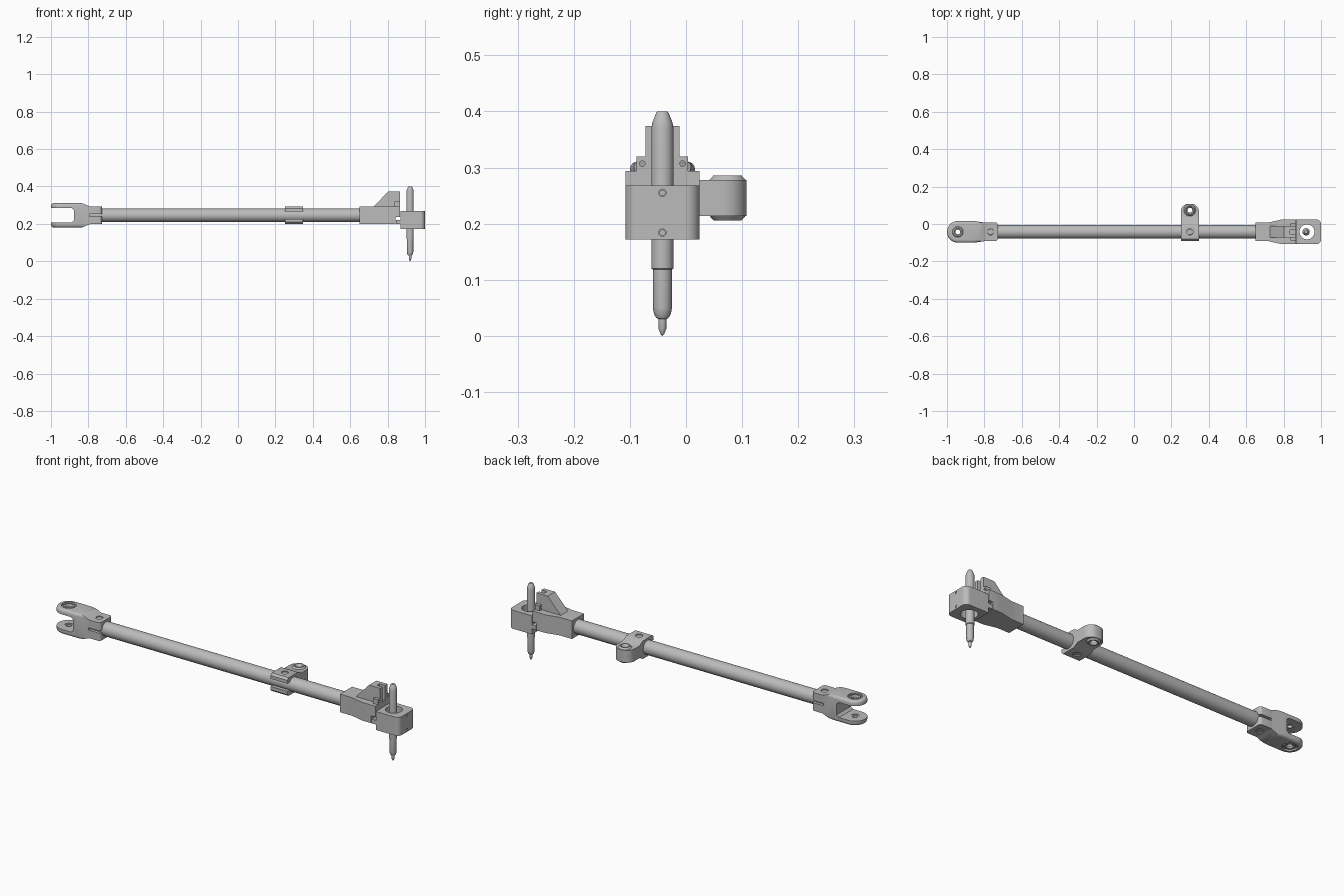
import bpy, bmesh, math
from mathutils import Vector

if "Cube" in bpy.data.objects:
    bpy.data.objects.remove(bpy.data.objects["Cube"], do_unlink=True)

Y0 = -0.042     # centre line of the rod
ZC = 0.246      # rod height
parts = []

grey = bpy.data.materials.new("plain grey")
grey.use_nodes = True
grey.diffuse_color = (0.5, 0.5, 0.5, 1)
grey.node_tree.nodes["Principled BSDF"].inputs["Base Color"].default_value = (0.5, 0.5, 0.5, 1)


def finish(name, bm, keep=True):
    bmesh.ops.remove_doubles(bm, verts=bm.verts, dist=1e-5)
    bmesh.ops.recalc_face_normals(bm, faces=bm.faces)
    me = bpy.data.meshes.new(name)
    bm.to_mesh(me)
    bm.free()
    me.materials.append(grey)
    ob = bpy.data.objects.new(name, me)
    bpy.context.collection.objects.link(ob)
    if keep:
        parts.append(ob)
    return ob


def prism(name, pts, axis, lo, hi, keep=True):
    """Extrude a 2D outline along one axis; the outline uses the other two."""
    bm = bmesh.new()
    place = {"x": lambda a, b: (lo, a, b), "y": lambda a, b: (a, lo, b), "z": lambda a, b: (a, b, lo)}[axis]
    face = bm.faces.new([bm.verts.new(place(*p)) for p in pts])
    moved = bmesh.ops.extrude_face_region(bm, geom=[face])["geom"]
    step = Vector([(hi - lo) * (axis == c) for c in "xyz"])
    bmesh.ops.translate(bm, vec=step, verts=[v for v in moved if isinstance(v, bmesh.types.BMVert)])
    return finish(name, bm, keep)


def arc(cx, cy, r, a0, a1, n=12):
    angles = [math.radians(a0 + (a1 - a0) * i / n) for i in range(n + 1)]
    return [(cx + r * math.cos(a), cy + r * math.sin(a)) for a in angles]


def rod(name, a, b, r, axis, lo, hi, keep=True):
    return prism(name, arc(a, b, r, 0, 360, 40)[:-1], axis, lo, hi, keep)


def box(name, x0, x1, y0, y1, z0, z1, keep=True):
    return prism(name, [(x0, y0), (x1, y0), (x1, y1), (x0, y1)], "z", z0, z1, keep)


def lathe(name, profile, x, y):
    """Spin a (radius, height) profile about an upright axis."""
    bm = bmesh.new()
    vs = [bm.verts.new((x + r, y, z)) for r, z in profile]
    es = [bm.edges.new(p) for p in zip(vs, vs[1:])]
    bmesh.ops.spin(bm, geom=vs + es, cent=(x, y, 0), axis=(0, 0, 1), angle=math.tau, steps=40)
    return finish(name, bm)


def bake(ob):
    dg = bpy.context.evaluated_depsgraph_get()
    me = bpy.data.meshes.new_from_object(ob.evaluated_get(dg))
    ob.modifiers.clear()
    ob.data = me


def combine(ob, op, *tools):
    for tool in tools:
        mod = ob.modifiers.new("combine", "BOOLEAN")
        mod.operation, mod.solver, mod.object = op, "EXACT", tool
        bake(ob)
        bpy.data.objects.remove(tool, do_unlink=True)


def soften(ob, width, segments=4):
    mod = ob.modifiers.new("soften", "BEVEL")
    mod.width, mod.segments, mod.limit_method = width, segments, "ANGLE"
    mod.angle_limit = math.radians(50)
    bake(ob)


# Main rod
rod("main_rod", Y0, ZC, 0.036, "x", -0.86, 0.74)

# Fork: rounded plan cut to the side silhouette
plan = arc(-0.942, Y0, 0.058, 90, 270, 24)
plan += [(-0.855, Y0 - 0.058), (-0.8, Y0 - 0.05), (-0.728, Y0 - 0.05),
         (-0.728, Y0 + 0.05), (-0.8, Y0 + 0.05), (-0.855, Y0 + 0.058)]
fork = prism("fork", plan, "z", 0.181, 0.311)
soften(fork, 0.014)
half = [(-1.1, 0.065), (-0.835, 0.065), (-0.79, 0.047), (-0.7, 0.047)]
slot = [(-0.89, 0.039), (-0.877, 0.028)]
side = [(x, ZC + h) for x, h in half] + [(x, ZC - h) for x, h in reversed(half)]
side += [(-1.1, ZC - 0.039)] + [(x, ZC - h) for x, h in slot]
side += [(x, ZC + h) for x, h in reversed(slot)] + [(-1.1, ZC + 0.039)]
combine(fork, "INTERSECT", prism("fork_side", side, "y", -0.3, 0.3, False))
combine(fork, "DIFFERENCE",
        rod("pin_cut", -0.942, Y0, 0.022, "z", 0.1, 0.4, False),
        rod("top_recess", -0.942, Y0, 0.035, "z", 0.303, 0.4, False),
        rod("bottom_recess", -0.942, Y0, 0.035, "z", 0.1, 0.189, False),
        box("split", -0.795, -0.7, -0.2, 0.2, 0.24, 0.252, False),
        rod("screw_cut", -0.767, Y0, 0.017, "z", 0.1, 0.4, False))
for label, s in (("upper", 1), ("lower", -1)):
    ring = [(0.013, 0.041), (0.022, 0.041), (0.022, 0.057), (0.029, 0.057),
            (0.026, 0.062), (0.019, 0.062), (0.013, 0.054), (0.013, 0.041)]
    lathe(label + "_fork_bushing", [(r, ZC + s * h) for r, h in ring], -0.942, Y0)

# Middle clamp with a side lug, open at the front
X1, X2 = 0.25, 0.347
XM = (X1 + X2) / 2
plan = [(X1, Y0 - 0.048), (X2, Y0 - 0.048)]
plan += arc(X2 - 0.042, 0.066, 0.042, 0, 90) + arc(X1 + 0.042, 0.066, 0.042, 90, 180)
clamp = prism("middle_clamp", plan, "z", 0.15, 0.35)
side = [(-0.08, 0.047), (-0.004, 0.047), (0.022, 0.032), (0.2, 0.032)]
outline = [(y, ZC + h) for y, h in side] + [(y, ZC - h) for y, h in reversed(side)]
outline += [(-0.09, ZC - 0.037), (-0.09, ZC - 0.02), (Y0, ZC - 0.02),
            (Y0, ZC + 0.02), (-0.09, ZC + 0.02), (-0.09, ZC + 0.037)]
combine(clamp, "INTERSECT", prism("clamp_side", outline, "x", 0, 0.6, False))
combine(clamp, "DIFFERENCE",
        rod("lug_cut", XM, 0.074, 0.024, "z", 0.1, 0.4, False),
        rod("screw_cut", XM, Y0, 0.017, "z", 0.1, 0.4, False))
boss = [(0.013, 0.028), (0.02, 0.04), (0.025, 0.04), (0.033, 0.031)]
boss = boss + [(r, -h) for r, h in reversed(boss)] + boss[:1]
lathe("lug_bushing", [(r, ZC + h) for r, h in boss], XM, 0.074)

# Flush screws through the socket and the clamp
for label, x in (("socket", -0.767), ("clamp", XM)):
    rod(label + "_screw", x, Y0, 0.0155, "z", 0.203, 0.289)

# Tool holder body, widening toward the tool
W = 0.066
plan = [(0.65, Y0 - 0.05), (0.72, Y0 - 0.05), (0.79, Y0 - W), (0.9, Y0 - W),
        (0.9, Y0 + W), (0.79, Y0 + W), (0.72, Y0 + 0.05), (0.65, Y0 + 0.05)]
body = prism("holder_body", plan, "z", 0.1, 0.4)
side = [(0.6, 0.2), (0.841, 0.2), (0.841, 0.238), (0.865, 0.238), (0.865, 0.294), (0.6, 0.294)]
combine(body, "INTERSECT", prism("body_side", side, "y", -0.3, 0.3, False))

# Sloped rest split into two fins behind the tool
rest = prism("sloped_rest", [(0.728, 0.29), (0.867, 0.29), (0.867, 0.374), (0.803, 0.374), (0.728, 0.294)],
             "y", Y0 - 0.03, Y0 + 0.03)
combine(rest, "DIFFERENCE", box("fin_gap", 0.835, 0.9, Y0 - 0.011, Y0 + 0.011, 0.296, 0.4, False))
for label, s in (("left", 1), ("right", -1)):
    y = Y0 + s * 0.036
    ear = box(label + "_ear", 0.838, 0.866, y - 0.01, y + 0.01, 0.29, 0.32)
    combine(ear, "DIFFERENCE", rod("ear_cut", y, 0.307, 0.005, "x", 0.8, 0.9, False))

# Tool clamp block with a hooked tongue and a wide bore
plan = [(0.8, Y0 - W)] + arc(0.975, Y0 - W + 0.025, 0.025, -90, 0)
plan += arc(0.975, Y0 + W - 0.025, 0.025, 0, 90) + [(0.8, Y0 + W)]
block = prism("tool_clamp", plan, "z", 0.1, 0.4)
side = [(0.868, 0.172), (1.1, 0.172), (1.1, 0.268), (0.868, 0.268),
        (0.868, 0.222), (0.844, 0.222), (0.844, 0.2), (0.868, 0.2)]
combine(block, "INTERSECT", prism("block_side", side, "y", -0.3, 0.3, False))
combine(block, "DIFFERENCE", rod("bore", 0.925, Y0, 0.04, "z", 0.1, 0.4, False))
for label, z in (("upper", 0.255), ("lower", 0.184)):
    combine(block, "DIFFERENCE", rod("set_cut", Y0, z, 0.0065, "x", 0.985, 1.1, False))
    rod(label + "_set_screw", Y0, z, 0.0055, "x", 0.975, 0.997)

# Pointed tool
lathe("pointed_tool", [(0, 0), (0.003, 0.003), (0.007, 0.013), (0.007, 0.03), (0.011, 0.032),
                       (0.015, 0.039), (0.017, 0.05), (0.017, 0.118), (0.0195, 0.12),
                       (0.0195, 0.372), (0.018, 0.38), (0.011, 0.398), (0.009, 0.4), (0, 0.4)], 0.92, Y0)

# Smooth rounded surfaces, sharp corners
bpy.ops.object.select_all(action="DESELECT")
for ob in parts:
    ob.select_set(True)
bpy.context.view_layer.objects.active = parts[0]
bpy.ops.object.shade_smooth_by_angle(angle=math.radians(30))
